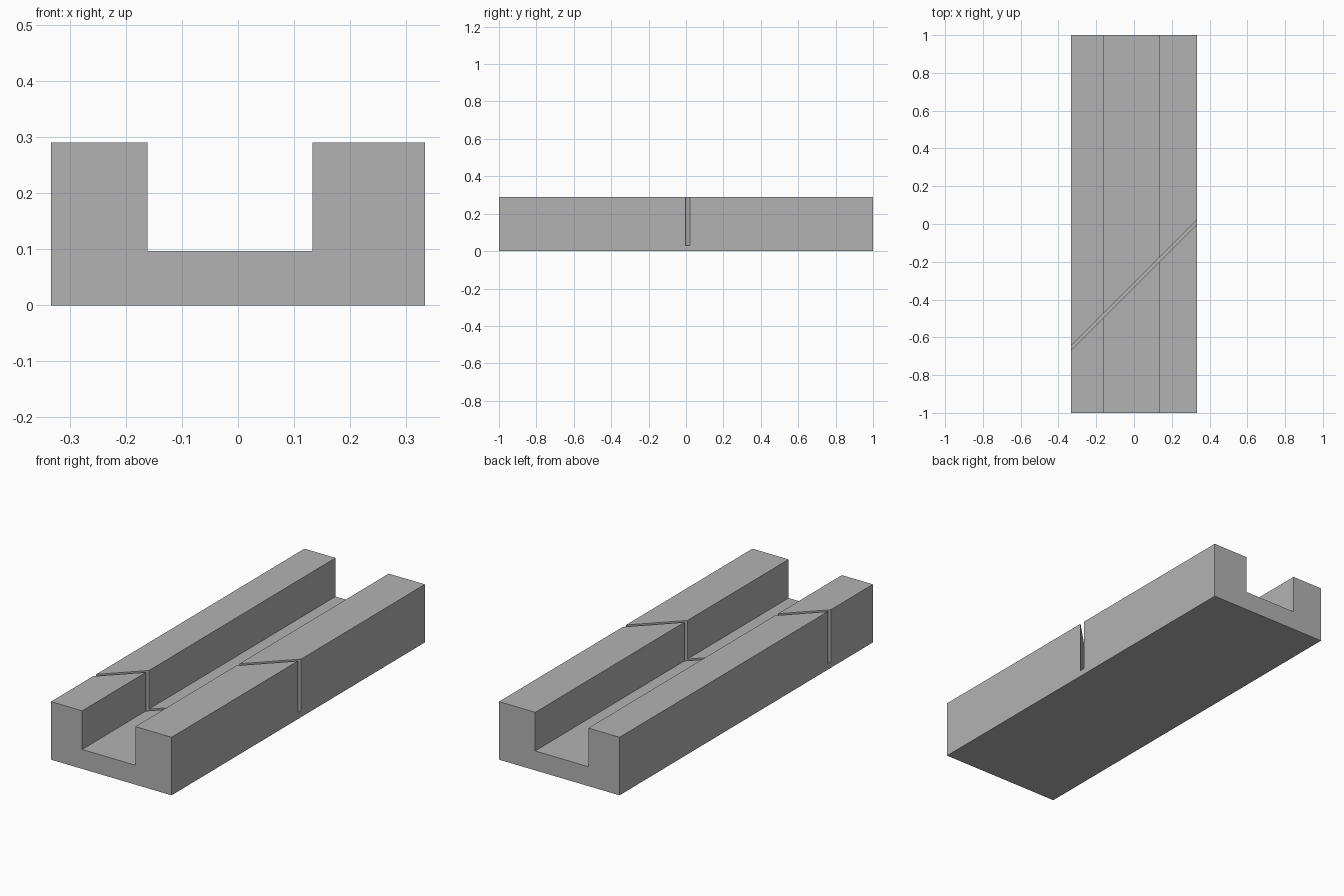
import bpy, bmesh
from mathutils import Vector

if "Cube" in bpy.data.objects:
    bpy.data.objects.remove(bpy.data.objects["Cube"], do_unlink=True)

HALF_W, HALF_L, TOP = 0.333, 1.0, 0.29
CHANNEL_RIGHT, CHANNEL_LEFT, CHANNEL_FLOOR = -0.161, 0.133, 0.097
SLOT_FLOOR, SLOT_WIDTH, SLOT_Y = 0.03, 0.025, -0.323  # y width, y at x = 0

grey = bpy.data.materials.new("plain_grey")
grey.use_nodes = True
colour = (0.45, 0.45, 0.45, 1)
grey.diffuse_color = colour
grey.node_tree.nodes["Principled BSDF"].inputs["Base Color"].default_value = colour


def prism(name, outline, sweep):
    """Solid made by sweeping a closed outline along a vector."""
    bm = bmesh.new()
    face = bm.faces.new([bm.verts.new(p) for p in outline])
    moved = bmesh.ops.extrude_face_region(bm, geom=[face])["geom"]
    bmesh.ops.translate(bm, vec=Vector(sweep),
                        verts=[v for v in moved if isinstance(v, bmesh.types.BMVert)])
    if face.is_valid and not any(e.is_manifold for e in face.edges):
        bm.faces.remove(face)
    bmesh.ops.recalc_face_normals(bm, faces=bm.faces)
    mesh = bpy.data.meshes.new(name)
    bm.to_mesh(mesh)
    bm.free()
    mesh.materials.append(grey)
    obj = bpy.data.objects.new(name, mesh)
    bpy.context.collection.objects.link(obj)
    return obj


# Channelled block: U-shaped section swept along its length
section = [(-HALF_W, 0), (HALF_W, 0), (HALF_W, TOP), (CHANNEL_LEFT, TOP),
           (CHANNEL_LEFT, CHANNEL_FLOOR), (CHANNEL_RIGHT, CHANNEL_FLOOR),
           (CHANNEL_RIGHT, TOP), (-HALF_W, TOP)]
block = prism("mitre_block", [(x, -HALF_L, z) for x, z in section], (0, 2 * HALF_L, 0))

# Diagonal saw slot at 45 degrees through both walls and into the floor
reach = HALF_W + 0.1
half = SLOT_WIDTH / 2
slot = [(x, SLOT_Y + x + dy, SLOT_FLOOR)
        for x, dy in ((-reach, -half), (reach, -half), (reach, half), (-reach, half))]
cutter = prism("slot_cutter", slot, (0, 0, TOP))
cutter.hide_render = True

cut = block.modifiers.new("saw_slot", 'BOOLEAN')
cut.operation = 'DIFFERENCE'
cut.solver = 'EXACT'
cut.object = cutter

# Bake the cut and discard the cutter
bpy.context.view_layer.update()
graph = bpy.context.evaluated_depsgraph_get()
result = bpy.data.meshes.new_from_object(block.evaluated_get(graph))
block.modifiers.clear()
block.data = result
bpy.data.objects.remove(cutter, do_unlink=True)
